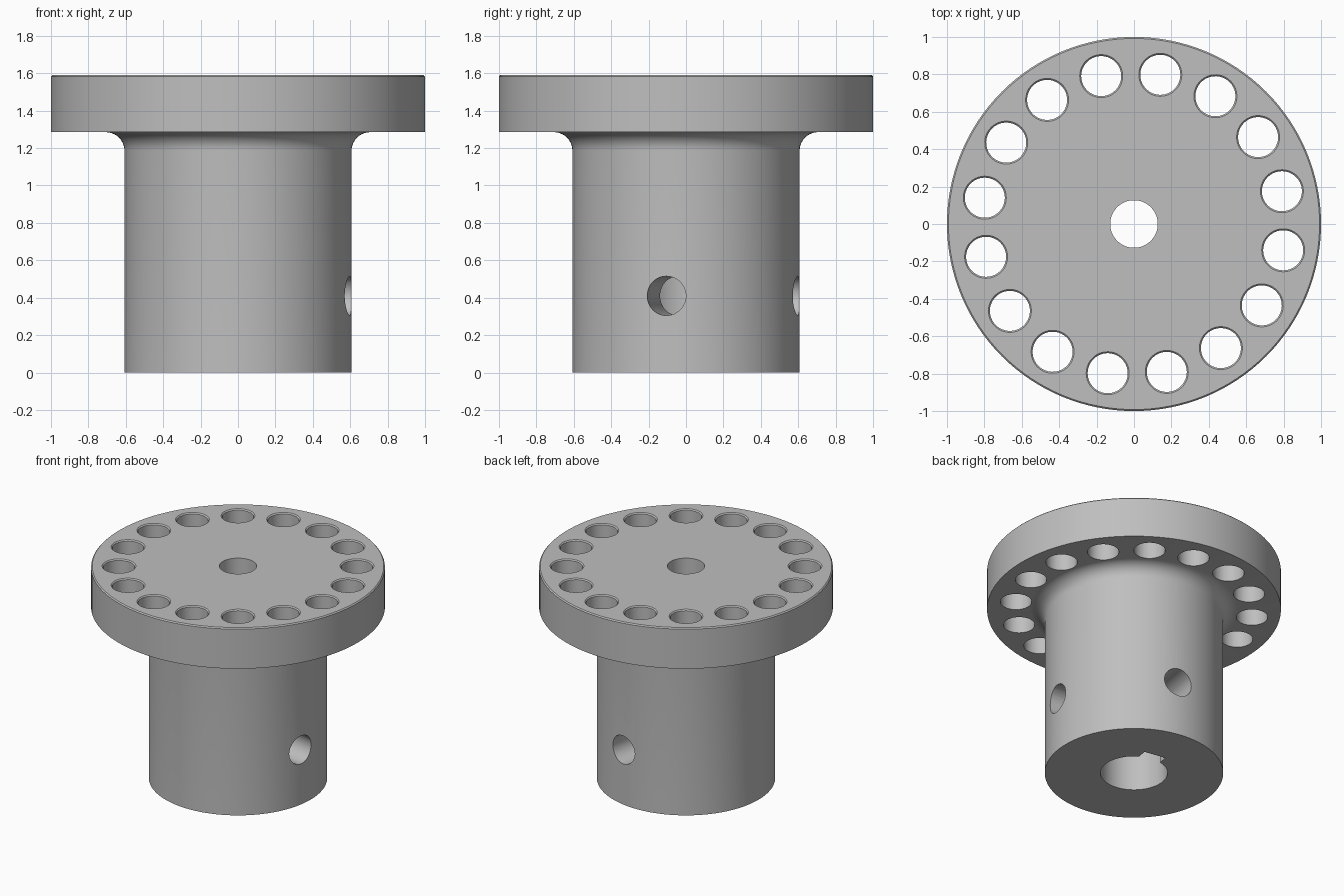
import bpy
import bmesh
import math
from mathutils import Matrix

cube = bpy.data.objects.get("Cube")
if cube:
    bpy.data.objects.remove(cube, do_unlink=True)

# Main dimensions
HEIGHT, FLANGE_Z = 1.59, 1.285
FLANGE_R, HUB_R, FILLET = 1.0, 0.607, 0.1
BORE_R, PILOT_R, STEP_Z = 0.228, 0.127, 1.285
HOLES, HOLE_R, CIRCLE_R = 16, 0.107, 0.81
CHAMFER = 0.008
CLOCK = math.radians(-10)      # turn of the hole pattern and set screws
QUARTER = math.pi / 2

grey = bpy.data.materials.new("machined grey")
grey.use_nodes = True
grey.diffuse_color = (0.52, 0.52, 0.52, 1)
grey.node_tree.nodes["Principled BSDF"].inputs["Base Color"].default_value = grey.diffuse_color


def lathe(bm, profile, segments, matrix=Matrix()):
    """Revolve a closed (radius, z) profile; points on the axis become caps."""
    rings = []
    for r, z in profile:
        if r == 0:
            rings.append([bm.verts.new(matrix @ Matrix.Translation((0, 0, z)).translation)])
            continue
        rings.append([bm.verts.new(matrix @ (Matrix.Rotation(math.tau * i / segments, 4, 'Z')
                                             @ Matrix.Translation((r, 0, z))).translation)
                      for i in range(segments)])
    for a, b in zip(rings, rings[1:] + rings[:1]):
        if len(a) == 1 and len(b) == 1:
            continue
        for i in range(segments):
            j = (i + 1) % segments
            if len(a) == 1:
                bm.faces.new((a[0], b[j], b[i]))
            elif len(b) == 1:
                bm.faces.new((a[i], a[j], b[0]))
            else:
                bm.faces.new((a[i], a[j], b[j], b[i]))


def finish(bm, name):
    bmesh.ops.recalc_face_normals(bm, faces=bm.faces)
    mesh = bpy.data.meshes.new(name)
    bm.to_mesh(mesh)
    bm.free()
    mesh.materials.append(grey)
    obj = bpy.data.objects.new(name, mesh)
    bpy.context.collection.objects.link(obj)
    return obj


# Flanged hub with a stepped bore and a fillet under the flange
fillet = [(HUB_R + FILLET * (1 - math.cos(t)), FLANGE_Z - FILLET * (1 - math.sin(t)))
          for t in (QUARTER * i / 10 for i in range(11))]
profile = ([(BORE_R, 0), (HUB_R, 0)] + fillet
           + [(FLANGE_R, FLANGE_Z), (FLANGE_R, HEIGHT - CHAMFER),
              (FLANGE_R - CHAMFER, HEIGHT), (PILOT_R, HEIGHT),
              (PILOT_R, STEP_Z), (BORE_R, STEP_Z)])
bm = bmesh.new()
lathe(bm, profile, 128)
hub = finish(bm, "flanged_hub")

cutters = []

# Ring of bolt holes, chamfered at the top face
bm = bmesh.new()
flare = HOLE_R + CHAMFER
drill = [(0, FLANGE_Z - 0.2), (HOLE_R, FLANGE_Z - 0.2), (HOLE_R, HEIGHT - CHAMFER),
         (flare, HEIGHT), (flare, HEIGHT + 0.1), (0, HEIGHT + 0.1)]
for i in range(HOLES):
    turn = Matrix.Rotation(CLOCK + math.tau * i / HOLES, 4, 'Z')
    lathe(bm, drill, 48, turn @ Matrix.Translation((CIRCLE_R, 0, 0)))
cutters.append(finish(bm, "bolt_hole_cutter"))

# Two set screw holes, a quarter turn apart, reaching the bore
bm = bmesh.new()
for angle in (CLOCK, CLOCK + QUARTER):
    turn = Matrix.Rotation(angle, 4, 'Z') @ Matrix.Translation((0, 0, 0.41))
    lathe(bm, [(0, 0.17), (0.105, 0.17), (0.105, 0.8), (0, 0.8)], 48,
          turn @ Matrix.Rotation(QUARTER, 4, 'Y'))
cutters.append(finish(bm, "set_screw_cutter"))

# Keyway along the bore, in line with the rear set screw
bm = bmesh.new()
size = Matrix.Diagonal((0.185, 0.165, STEP_Z + 0.1, 1))
place = Matrix.Translation((0.193, 0, STEP_Z / 2 - 0.05))
bmesh.ops.create_cube(bm, size=1, matrix=Matrix.Rotation(CLOCK + QUARTER, 4, 'Z') @ place @ size)
cutters.append(finish(bm, "keyway_cutter"))

# Cut the hub and drop the cutters
bpy.ops.object.select_all(action='DESELECT')
bpy.context.view_layer.objects.active = hub
hub.select_set(True)
for cutter in cutters:
    cutter.hide_render = True
    mod = hub.modifiers.new(cutter.name, 'BOOLEAN')
    mod.operation = 'DIFFERENCE'
    mod.solver = 'EXACT'
    mod.object = cutter
    bpy.ops.object.modifier_apply(modifier=mod.name)
    bpy.data.objects.remove(cutter, do_unlink=True)

bpy.ops.object.shade_smooth_by_angle(angle=math.radians(30))
